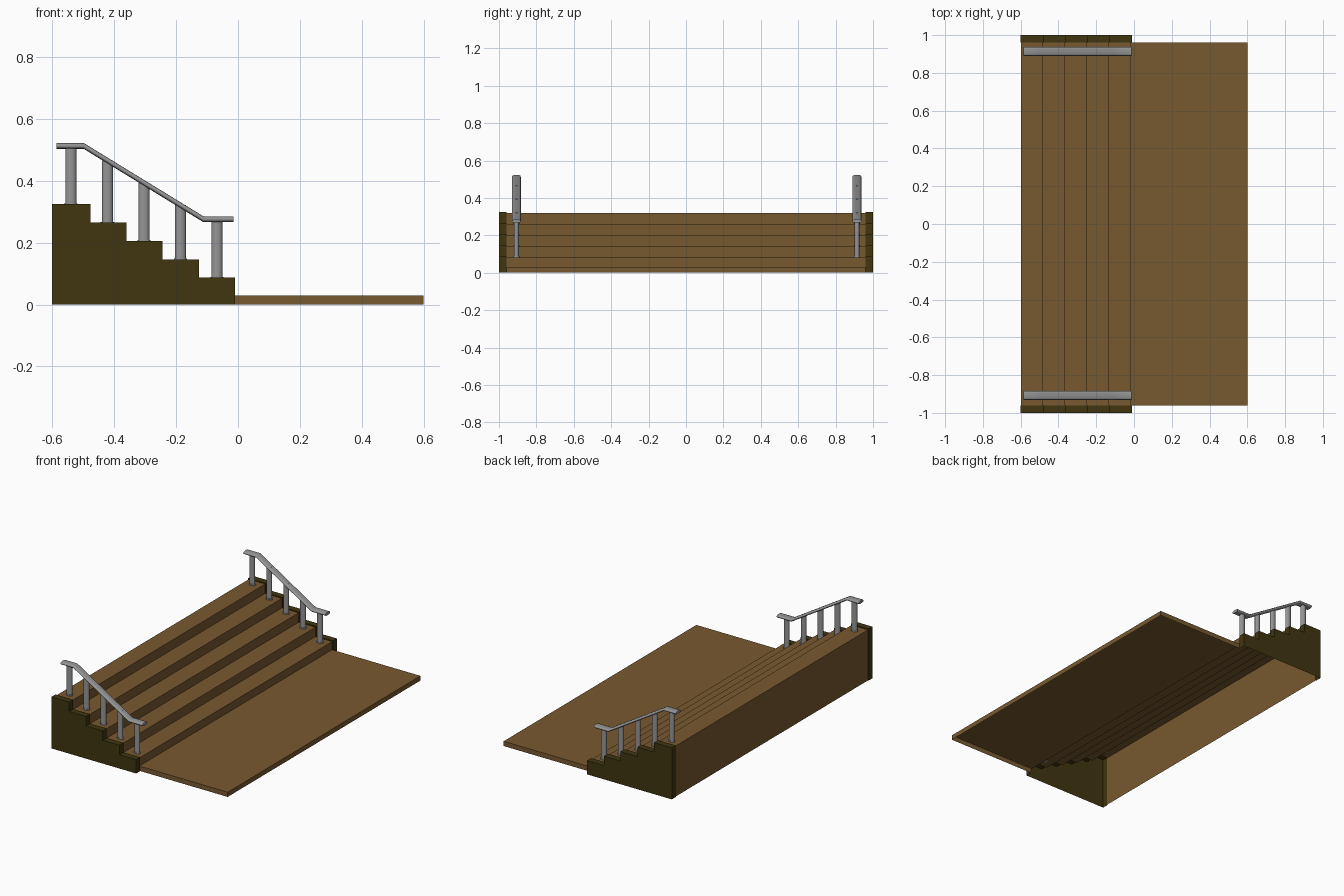
import bpy, bmesh, math

if "Cube" in bpy.data.objects:
    bpy.data.objects.remove(bpy.data.objects["Cube"])

def material(name, rgb):
    m = bpy.data.materials.new(name)
    m.diffuse_color = (*rgb, 1)
    m.use_nodes = True
    m.node_tree.nodes["Principled BSDF"].inputs["Base Color"].default_value = m.diffuse_color
    return m

BROWN = material("brown_wood", (0.185, 0.100, 0.030))
OLIVE = material("dark_olive", (0.052, 0.036, 0.005))
GREY = material("grey_metal", (0.30, 0.30, 0.30))

def make(name, bm, mat, smooth=False):
    me = bpy.data.meshes.new(name)
    bm.to_mesh(me)
    bm.free()
    me.materials.append(mat)
    ob = bpy.data.objects.new(name, me)
    bpy.context.collection.objects.link(ob)
    if smooth:
        bpy.context.view_layer.objects.active = ob
        ob.select_set(True)
        bpy.ops.object.shade_smooth_by_angle(angle=math.radians(35))
        ob.select_set(False)
    return ob

def sheet(bm, pts, y0, y1):
    """Sweep an x-z profile from y0 to y1 as an open sheet."""
    a = [bm.verts.new((x, y0, z)) for x, z in pts]
    b = [bm.verts.new((x, y1, z)) for x, z in pts]
    for i in range(len(pts) - 1):
        bm.faces.new((a[i], a[i + 1], b[i + 1], b[i]))

def flat(bm, pts, y, outward):
    vs = [bm.verts.new((x, y, z)) for x, z in pts]
    bm.faces.new(vs if outward > 0 else vs[::-1])

def stair_profile(back, front, top, bottom):
    """Five-step profile from the back foot to the front foot."""
    pts = [(back, 0)]
    for i in range(5):
        x = front - 0.1168 * (4 - i)
        z = top - 0.0595 * i
        if i == 0:
            pts.append((back, z))
        else:
            pts.append((pts[-1][0], z))
        pts.append((x, z))
    pts.append((front, bottom))
    return pts

outer = stair_profile(-0.601, -0.010, 0.325, 0.0)
inner = stair_profile(-0.597, -0.016, 0.319, 0.03)

# Steps and front platform: one hollow shell, open underneath
bm = bmesh.new()
sheet(bm, inner + [(0.6, 0.03), (0.6, 0)], -0.96, 0.96)
for s in (-1, 1):
    flat(bm, [(-0.012, 0), (-0.012, 0.03), (0.6, 0.03), (0.6, 0)], s * 0.96, s)
bmesh.ops.remove_doubles(bm, verts=bm.verts, dist=1e-5)
make("steps_and_platform", bm, BROWN)

# Stepped side stringers, open underneath, with a thin inner lip
for s, side in ((-1, "front"), (1, "back")):
    bm = bmesh.new()
    sheet(bm, outer, min(s * 0.96, s), max(s * 0.96, s))
    flat(bm, outer, s, s)
    for i in range(len(outer) - 1):
        flat(bm, [outer[i], outer[i + 1], inner[i + 1], inner[i]], s * 0.96, -s)
    bmesh.ops.remove_doubles(bm, verts=bm.verts, dist=1e-5)
    make(side + "_stringer", bm, OLIVE)

# Handrail: flattened rounded bar swept along a bent path
PATH = [(-0.586, 0.513), (-0.499, 0.513), (-0.112, 0.276), (-0.014, 0.276)]

def rail_z(x):
    for (xa, za), (xb, zb) in zip(PATH, PATH[1:]):
        if x <= xb:
            return za + (zb - za) * (x - xa) / (xb - xa)
    return PATH[-1][1]

def rounded(t, r):
    return r * math.copysign(abs(t) ** 0.75, t)

N = 20
for s, side, yc in ((-1, "front", -0.907), (1, "back", 0.914)):
    bm = bmesh.new()
    rings = []
    for x, z in PATH:
        rings.append([bm.verts.new((x, yc + rounded(math.cos(2 * math.pi * k / N), 0.0235),
                                    z + rounded(math.sin(2 * math.pi * k / N), 0.0095)))
                      for k in range(N)])
    for a, b in zip(rings, rings[1:]):
        for k in range(N):
            bm.faces.new((a[k], a[(k + 1) % N], b[(k + 1) % N], b[k]))
    bm.faces.new(rings[0][::-1])
    bm.faces.new(rings[-1])
    bmesh.ops.recalc_face_normals(bm, faces=bm.faces)
    make(side + "_handrail", bm, GREY, True)

    # Round posts, one per step, each with a thin foot ring
    bm = bmesh.new()
    for i in range(5):
        x = -0.540 + 0.118 * i
        z0, z1 = 0.319 - 0.0595 * i, rail_z(x)
        for r, za, zb in ((1.0, z0, z1), (1.2, z0, z0 + 0.008)):
            res = bmesh.ops.create_cone(bm, cap_ends=True, segments=20, radius1=r,
                                        radius2=r, depth=1)
            for v in res["verts"]:
                v.co = (x + v.co.x * 0.018, yc + v.co.y * 0.0138,
                        (za + zb) / 2 + v.co.z * (zb - za))
    make(side + "_posts", bm, GREY, True)
